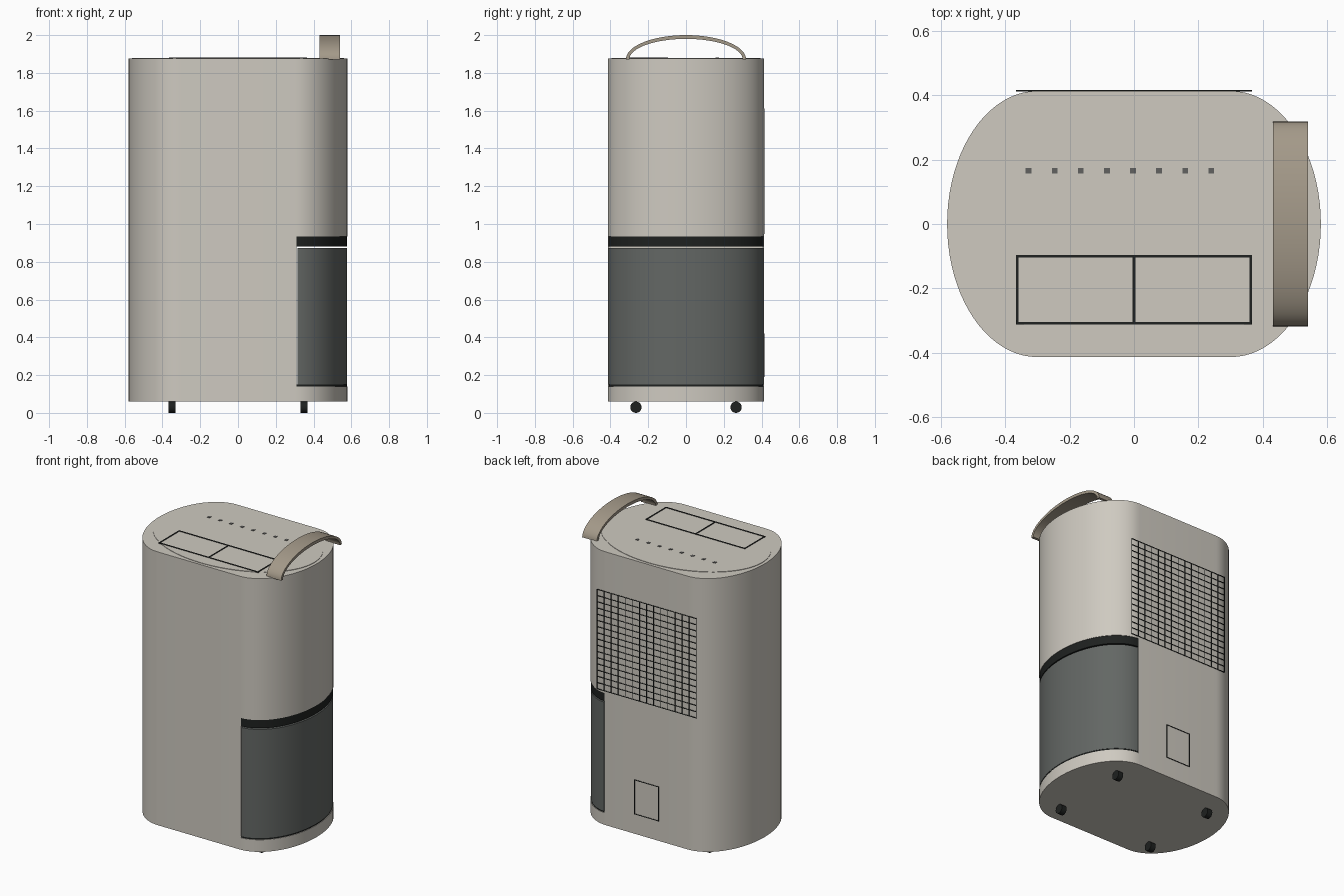
import bpy, bmesh
from math import sin, cos, pi, acos, radians
from mathutils import Matrix

cube = bpy.data.objects.get("Cube")
if cube:
    bpy.data.objects.remove(cube, do_unlink=True)


def material(name, r, g, b):
    m = bpy.data.materials.new(name)
    m.use_nodes = True
    m.diffuse_color = (r, g, b, 1)
    node = next(n for n in m.node_tree.nodes if n.type == 'BSDF_PRINCIPLED')
    node.inputs["Base Color"].default_value = (r, g, b, 1)
    node.inputs["Roughness"].default_value = 0.6
    return m


SHELL = material("warm_grey_shell", 0.62, 0.59, 0.53)
TANK = material("smoky_tank", 0.125, 0.135, 0.128)
BLACK = material("black_trim", 0.013, 0.015, 0.014)
STRAP = material("taupe_handle", 0.37, 0.32, 0.25)
LIGHT = material("indicator_grey", 0.12, 0.12, 0.115)


def finish(name, bm, mat, smooth=False):
    bmesh.ops.recalc_face_normals(bm, faces=bm.faces)
    mesh = bpy.data.meshes.new(name)
    bm.to_mesh(mesh)
    bm.free()
    mesh.materials.append(mat)
    obj = bpy.data.objects.new(name, mesh)
    bpy.context.collection.objects.link(obj)
    if smooth:
        smooth_by_angle(obj)
    return obj


def smooth_by_angle(obj):
    bpy.ops.object.select_all(action='DESELECT')
    obj.select_set(True)
    bpy.context.view_layer.objects.active = obj
    bpy.ops.object.shade_smooth_by_angle(angle=radians(30))


def prism(name, outline, z0, z1, mat, smooth=True):
    bm = bmesh.new()
    face = bm.faces.new([bm.verts.new((x, y, z0)) for x, y in outline])
    ext = bmesh.ops.extrude_face_region(bm, geom=[face])
    verts = [v for v in ext["geom"] if isinstance(v, bmesh.types.BMVert)]
    bmesh.ops.translate(bm, verts=verts, vec=(0, 0, z1 - z0))
    return finish(name, bm, mat, smooth)


def add_box(bm, x0, x1, y0, y1, z0, z1):
    mat = Matrix.Translation(((x0 + x1) / 2, (y0 + y1) / 2, (z0 + z1) / 2))
    mat = mat @ Matrix.Diagonal((x1 - x0, y1 - y0, z1 - z0, 1))
    bmesh.ops.create_cube(bm, size=1, matrix=mat)


# Plan shape: flat front and back joined by elliptical ends
FLAT, END, DEPTH = 0.30, 0.28, 0.413
TOP, BASE = 1.875, 0.06


def end_arc(x_start, inset=0.0, steps=40):
    limit = acos((x_start - FLAT) / END)
    return [(FLAT + (END - inset) * cos(t), (DEPTH - inset) * sin(t))
            for t in (limit * (2 * i / steps - 1) for i in range(steps + 1))]


right_end = end_arc(FLAT)
body = prism("body_shell", right_end + [(-x, -y) for x, y in right_end],
             BASE, TOP, SHELL, False)

# Tank bay cut through the +x end
CUT = 0.31
bm = bmesh.new()
add_box(bm, CUT, 0.8, -0.6, 0.6, 0.14, 0.935)
cutter = finish("tank_bay_cutter", bm, SHELL)
cutter.hide_render = True
mod = body.modifiers.new("tank_bay", 'BOOLEAN')
mod.operation, mod.solver, mod.object = 'DIFFERENCE', 'EXACT', cutter
bpy.context.view_layer.objects.active = body
bpy.ops.object.modifier_apply(modifier="tank_bay")
bpy.data.objects.remove(cutter, do_unlink=True)
smooth_by_angle(body)

# Removable tank, its seal and the dark grip band above
prism("tank_seal", end_arc(CUT, 0.004), 0.14, 0.15, BLACK)
prism("water_tank", end_arc(CUT + 0.004, 0.002), 0.15, 0.872, TANK)
prism("grip_band", end_arc(CUT, 0.003), 0.88, 0.935, BLACK)

# Oval top plate
oval = [(0.56 * cos(2 * pi * i / 96), 0.395 * sin(2 * pi * i / 96)) for i in range(96)]
prism("top_plate", oval, TOP, TOP + 0.003, SHELL)


# Thin outline of a rectangle, on the top or on the back
def frame(bm, u0, u1, v0, v1, w, box):
    box(bm, u0, u1, v0, v0 + w)
    box(bm, u0, u1, v1 - w, v1)
    box(bm, u0, u0 + w, v0 + w, v1 - w)
    box(bm, u1 - w, u1, v0 + w, v1 - w)


def top_box(bm, x0, x1, y0, y1):
    add_box(bm, x0, x1, y0, y1, TOP, TOP + 0.006)


def back_box(bm, x0, x1, z0, z1):
    add_box(bm, x0, x1, DEPTH - 0.001, DEPTH + 0.003, z0, z1)


# Twin flap outlines on top
bm = bmesh.new()
for x0, x1 in ((-0.366, 0.004), (-0.004, 0.366)):
    frame(bm, x0, x1, -0.312, -0.096, 0.008, top_box)
finish("top_flap_outlines", bm, BLACK)

# Row of indicators
bm = bmesh.new()
for i in range(8):
    x = -0.327 + 0.081 * i
    top_box(bm, x - 0.009, x + 0.009, 0.156, 0.174)
finish("indicator_row", bm, LIGHT)

# Back grille
bm = bmesh.new()
X, Z0, Z1, ROWS, COLS, W = 0.365, 0.95, 1.61, 16, 14, 0.002
for i in range(ROWS + 1):
    z = Z0 + (Z1 - Z0) * i / ROWS
    back_box(bm, -X, X, z - W, z + W)
for i in range(COLS + 1):
    x = -X + 2 * X * i / COLS
    back_box(bm, x - W, x + W, Z0, Z1)
finish("back_grille", bm, BLACK)

# Drain hatch outline on the back
bm = bmesh.new()
frame(bm, -0.09, 0.09, 0.19, 0.42, 0.004, back_box)
finish("drain_hatch_outline", bm, BLACK)

# Arched carrying strap
bm = bmesh.new()
rings = []
N = 32
for i in range(N + 1):
    t = pi * i / N
    outer = (0.318 * cos(t), 1.872 + 0.128 * sin(t))
    inner = (0.300 * cos(t), 1.872 + 0.108 * sin(t))
    rings.append([bm.verts.new((x, *p)) for x, p in
                  ((0.432, outer), (0.54, outer), (0.54, inner), (0.432, inner))])
for a, b in zip(rings, rings[1:]):
    for k in range(4):
        n = (k + 1) % 4
        bm.faces.new((a[k], a[n], b[n], b[k]))
bm.faces.new(rings[0])
bm.faces.new(rings[-1])
finish("carry_handle", bm, STRAP, True)

# Four castor wheels
for sx, side in ((-1, "right"), (1, "left")):
    for sy, end in ((-1, "front"), (1, "back")):
        bm = bmesh.new()
        place = Matrix.Translation((0.35 * sx, 0.265 * sy, 0.03)) @ Matrix.Rotation(pi / 2, 4, 'Y')
        bmesh.ops.create_cone(bm, cap_ends=True, segments=20, radius1=0.03,
                              radius2=0.03, depth=0.036, matrix=place)
        finish(f"{end}_{side}_wheel", bm, BLACK, True)
